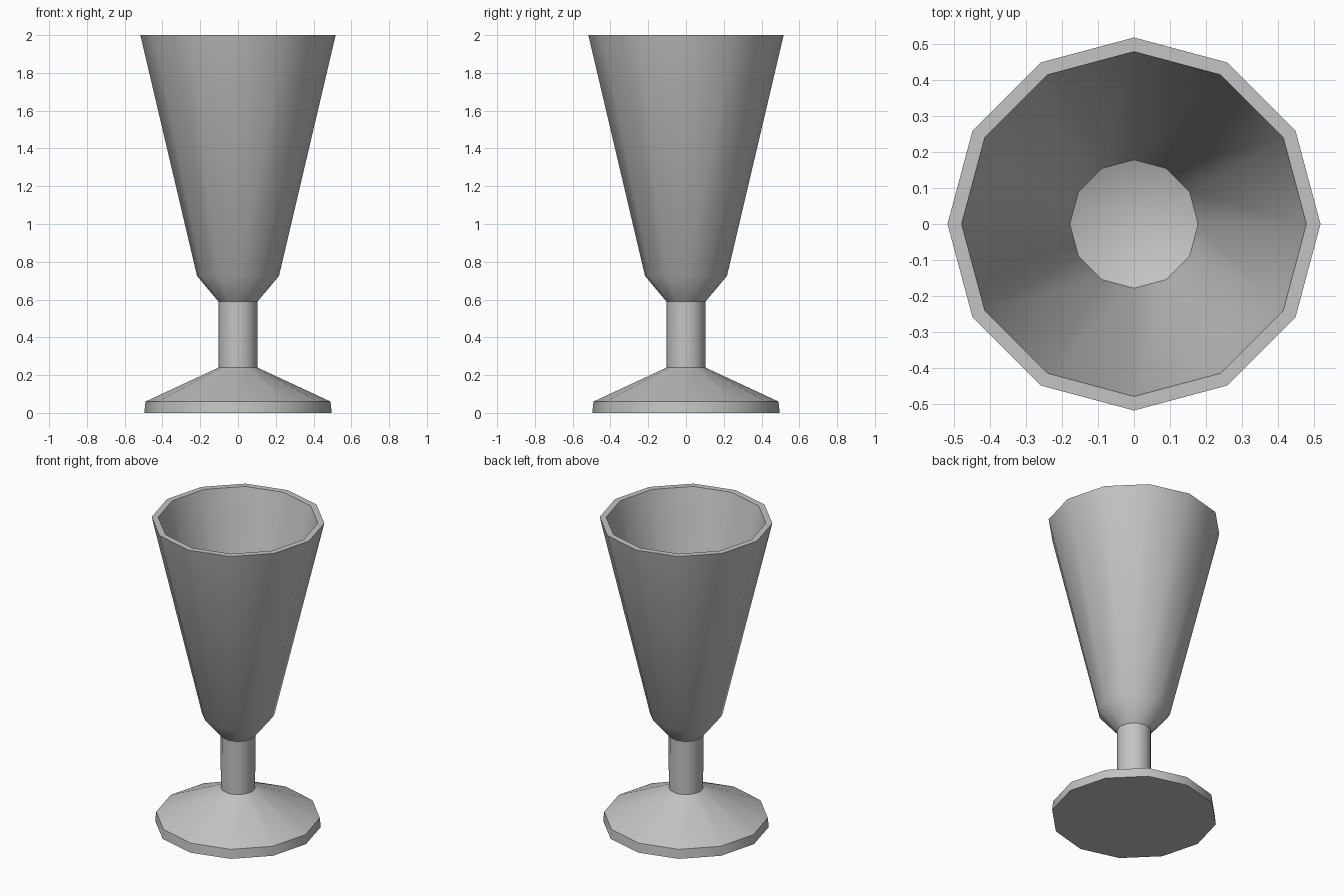
import bpy, bmesh, math

cube = bpy.data.objects.get("Cube")
if cube:
    bpy.data.objects.remove(cube, do_unlink=True)

SIDES = 12

glass = bpy.data.materials.new("plain_grey")
glass.use_nodes = True
grey = (0.55, 0.55, 0.55, 1)
glass.diffuse_color = grey
glass.node_tree.nodes["Principled BSDF"].inputs["Base Color"].default_value = grey


def lathe(name, profile):
    """Turn a (radius, height) profile around z; listed so that outer walls run upward."""
    bm = bmesh.new()
    rings = []
    for r, z in profile:
        if r == 0:
            rings.append([bm.verts.new((0, 0, z))] * SIDES)
        else:
            rings.append([bm.verts.new((r * math.cos(a), r * math.sin(a), z))
                          for a in (math.tau * i / SIDES for i in range(SIDES))])
    for low, high in zip(rings, rings[1:]):
        for i in range(SIDES):
            j = (i + 1) % SIDES
            corners = [low[i], low[j], high[j], high[i]]
            bm.faces.new(list(dict.fromkeys(corners)))
    mesh = bpy.data.meshes.new(name)
    bm.to_mesh(mesh)
    bm.free()
    mesh.materials.append(glass)
    obj = bpy.data.objects.new(name, mesh)
    bpy.context.collection.objects.link(obj)
    bpy.ops.object.select_all(action="DESELECT")
    obj.select_set(True)
    bpy.context.view_layer.objects.active = obj
    bpy.ops.object.shade_smooth_by_angle(angle=math.radians(35))
    return obj


# Foot: flat underside, thin rim, sloping top
lathe("foot", [(0, 0), (0.496, 0), (0.49, 0.06), (0.103, 0.24)])

# Stem: straight column between foot and bowl
lathe("stem", [(0.103, 0.24), (0.104, 0.59)])

# Bowl: outer wall, flat lip, inner wall and shallow hollow floor
lathe("bowl", [(0.104, 0.59), (0.217, 0.725), (0.517, 2.0),
               (0.478, 2.0), (0.178, 0.73), (0, 0.65)])
